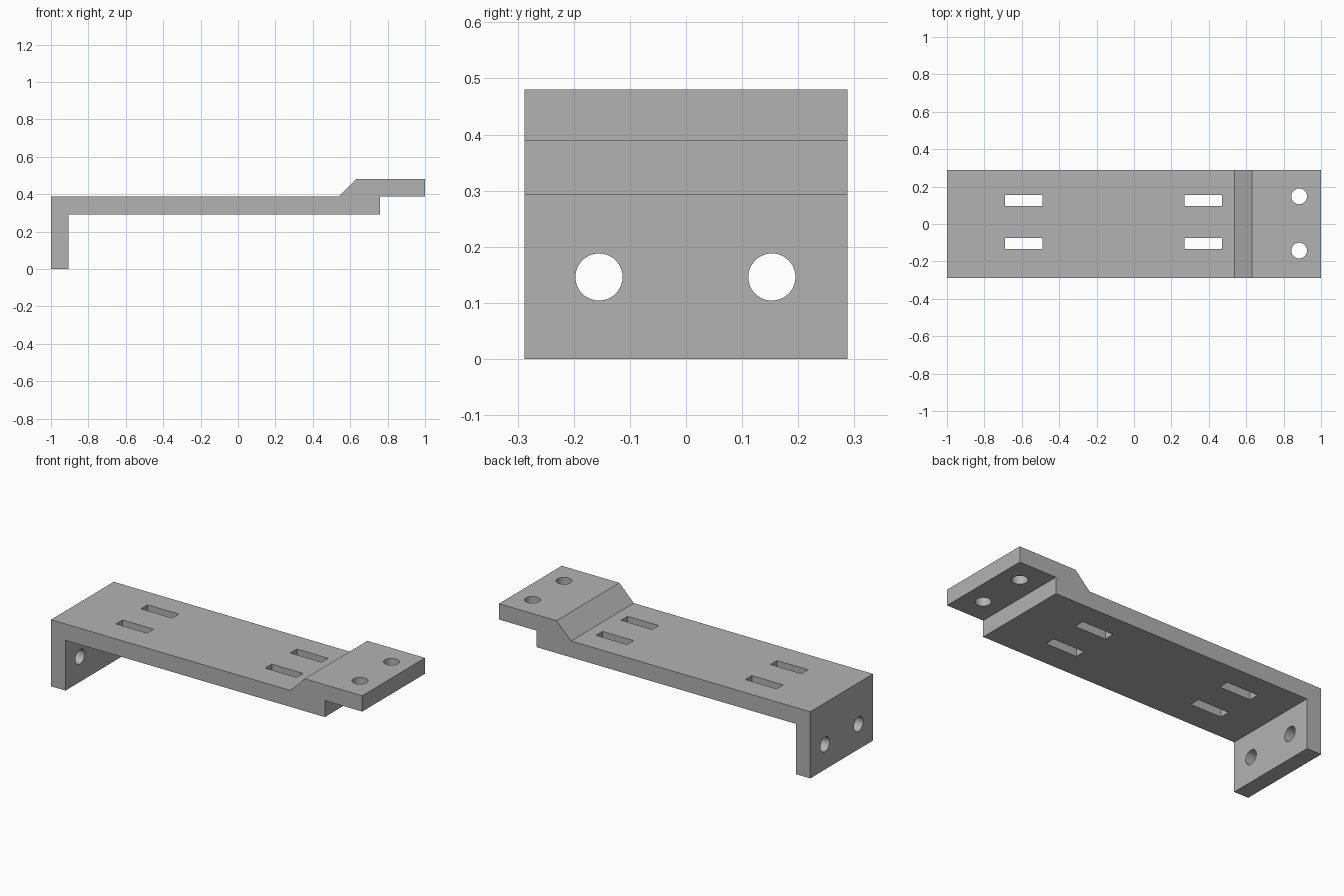
import bpy
import bmesh
import math
from mathutils import Matrix, Vector

cube = bpy.data.objects.get("Cube")
if cube:
    bpy.data.objects.remove(cube, do_unlink=True)

HALF_WIDTH = 0.288

grey = bpy.data.materials.new("plain grey")
grey.use_nodes = True
colour = (0.448, 0.448, 0.448, 1)
grey.diffuse_color = colour
grey.node_tree.nodes["Principled BSDF"].inputs["Base Color"].default_value = colour


def make_object(name, bm):
    bmesh.ops.recalc_face_normals(bm, faces=bm.faces)
    mesh = bpy.data.meshes.new(name)
    bm.to_mesh(mesh)
    bm.free()
    mesh.materials.append(grey)
    obj = bpy.data.objects.new(name, mesh)
    bpy.context.collection.objects.link(obj)
    return obj


# Bracket body: stepped side profile extruded across the width
profile = [(-1, 0), (-0.907, 0), (-0.907, 0.292), (0.76, 0.292), (0.76, 0.388),
           (1, 0.388), (1, 0.48), (0.63, 0.48), (0.537, 0.387), (-1, 0.387)]
bm = bmesh.new()
side = bm.faces.new([bm.verts.new((x, -HALF_WIDTH, z)) for x, z in profile])
grown = bmesh.ops.extrude_face_region(bm, geom=[side])
moved = [v for v in grown["geom"] if isinstance(v, bmesh.types.BMVert)]
bmesh.ops.translate(bm, verts=moved, vec=(0, 2 * HALF_WIDTH, 0))
bracket = make_object("bracket", bm)

# Cutters: all slots and bolt holes in one helper mesh
bm = bmesh.new()


def add_slot(x, y):
    place = Matrix.Translation((x, y, 0.34)) @ Matrix.Diagonal((0.2, 0.06, 0.3, 1))
    bmesh.ops.create_cube(bm, size=1, matrix=place)


def add_hole(centre, turn):
    place = Matrix.Translation(Vector(centre)) @ Matrix.Rotation(turn, 4, "Y")
    bmesh.ops.create_cone(bm, cap_ends=True, segments=48, radius1=0.042,
                          radius2=0.042, depth=0.3, matrix=place)


for x in (-0.59, 0.37):
    for y in (-0.105, 0.125):
        add_slot(x, y)
for y in (-0.142, 0.148):
    add_hole((0.883, y, 0.434), 0)
for y in (-0.155, 0.153):
    add_hole((-0.95, y, 0.146), math.pi / 2)
cutter = make_object("hole_cutter", bm)
cutter.hide_render = True

# Cut the openings, then drop the helper
cut = bracket.modifiers.new("openings", "BOOLEAN")
cut.operation = "DIFFERENCE"
cut.solver = "EXACT"
cut.object = cutter
bpy.ops.object.select_all(action="DESELECT")
bpy.context.view_layer.objects.active = bracket
bracket.select_set(True)
bpy.ops.object.modifier_apply(modifier=cut.name)
bpy.data.objects.remove(cutter, do_unlink=True)

# Round hole walls shade smooth, every corner stays crisp
bpy.ops.object.shade_smooth_by_angle(angle=math.radians(30))
